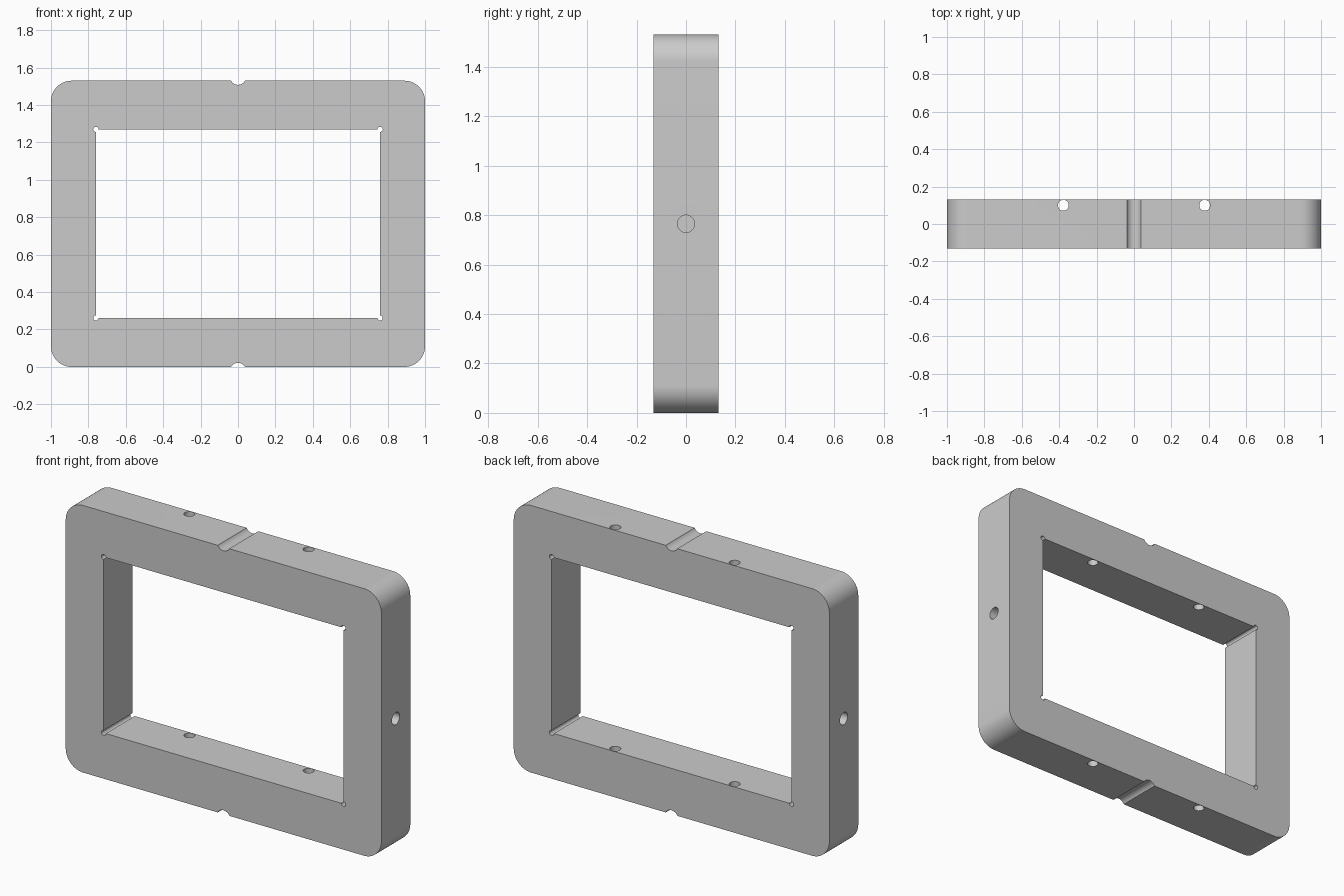
import bpy, bmesh
from math import pi, radians
from mathutils import Matrix, Vector

if "Cube" in bpy.data.objects:
    bpy.data.objects.remove(bpy.data.objects["Cube"])

H, D = 1.53, 0.262            # frame height and depth
IX, Z0, Z1 = 0.76, 0.262, 1.27  # opening half width, bottom and top


def to_object(bm, name):
    mesh = bpy.data.meshes.new(name)
    bm.to_mesh(mesh)
    bm.free()
    ob = bpy.data.objects.new(name, mesh)
    bpy.context.collection.objects.link(ob)
    return ob


def box(name, size, centre):
    bm = bmesh.new()
    bmesh.ops.create_cube(bm, size=1,
                          matrix=Matrix.Translation(centre) @ Matrix.Diagonal((*size, 1)))
    return bm if name is None else to_object(bm, name)


def rod(name, axis, centre, r, length, n=32):
    rot = Vector((0, 0, 1)).rotation_difference(Vector(axis)).to_matrix().to_4x4()
    bm = bmesh.new()
    bmesh.ops.create_cone(bm, cap_ends=True, segments=n, radius1=r, radius2=r,
                          depth=length, matrix=Matrix.Translation(centre) @ rot)
    return to_object(bm, name)


# Frame slab with four rounded outer corners
bm = box(None, (2, D, H), (0, 0, H / 2))
corners = [e for e in bm.edges if abs(e.verts[0].co.y - e.verts[1].co.y) > 0.1]
bmesh.ops.bevel(bm, geom=corners, offset=0.11, segments=16, profile=0.5, affect='EDGES')
frame = to_object(bm, "frame")

# Rectangular opening
cutters = [box("opening_cutter", (2 * IX, 1, Z1 - Z0), (0, 0, (Z0 + Z1) / 2))]

# Centre grooves on the top and bottom edges
for z in (-0.02, H + 0.02):
    cutters.append(rod("groove_cutter", (0, 1, 0), (0, 0, z), 0.042, 1, 48))

for s in (-1, 1):
    # Relief holes in the opening's corners
    for z in (Z0, Z1):
        cutters.append(rod("relief_cutter", (0, 1, 0), (s * IX, 0, z), 0.014, 1, 24))
    # Vertical holes through both rails, near the back
    cutters.append(rod("rail_hole_cutter", (0, 0, 1), (s * 0.378, 0.1, H / 2), 0.029, 2))
    # Blind holes in the two sides
    cutters.append(rod("side_hole_cutter", (1, 0, 0), (s * 1.0, 0, H / 2), 0.035, 0.26))

bpy.context.view_layer.objects.active = frame
for c in cutters:
    m = frame.modifiers.new("cut", 'BOOLEAN')
    m.operation, m.solver, m.object = 'DIFFERENCE', 'EXACT', c
    bpy.ops.object.modifier_apply(modifier=m.name)
    bpy.data.objects.remove(c)

# Smooth the curved walls, keep hard edges
frame.select_set(True)
bpy.ops.object.shade_smooth_by_angle(angle=radians(25))
